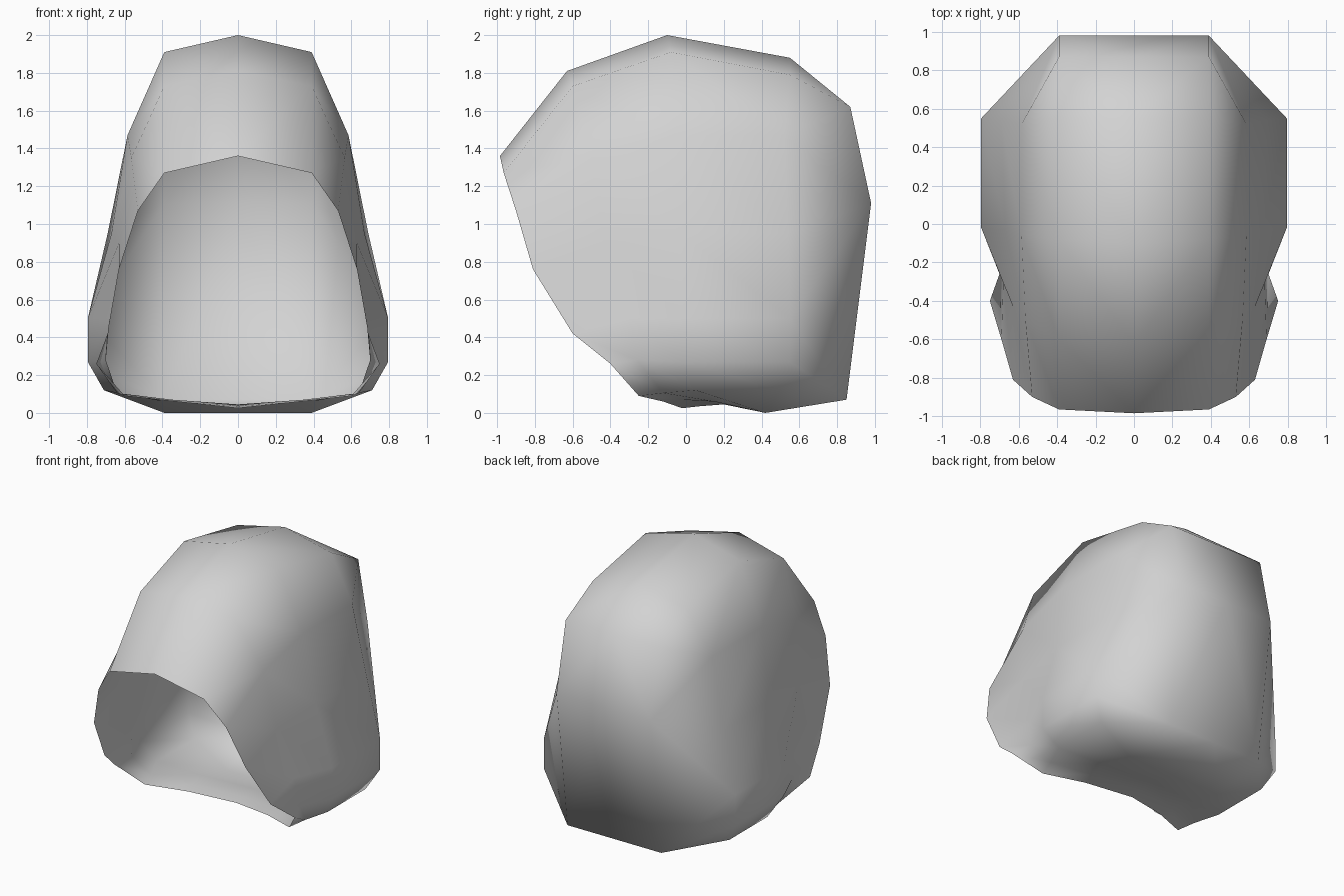
import bpy

# Remove the default cube only
cube = bpy.data.objects.get("Cube")
if cube:
    bpy.data.objects.remove(cube, do_unlink=True)

# Plain grey material
grey = bpy.data.materials.new("light_grey")
grey.use_nodes = True
colour = (0.65, 0.65, 0.65, 1.0)
grey.diffuse_color = colour
grey.node_tree.nodes["Principled BSDF"].inputs["Base Color"].default_value = colour

# Half cross-sections of the hood, each from top centre round the left side to
# bottom centre; the first is the slanted front opening
rings = [
    [(0, -.985, 1.36), (.39, -.965, 1.27), (.53, -.90, 1.07), (.63, -.81, .76), (.69, -.60, .42),
     (.75, -.40, .26), (.60, -.25, .09), (.33, -.12, .06), (0, -.02, .025)],
    [(0, -.63, 1.81), (.39, -.60, 1.73), (.565, -.50, 1.35), (.63, -.43, .90), (.68, -.30, .50),
     (.70, -.26, .28), (.64, -.12, .105), (.35, -.02, .07), (0, .07, .035)],
    [(0, -.10, 2.0), (.39, -.08, 1.91), (.585, -.06, 1.47), (.67, -.03, .95), (.795, -.02, .50),
     (.795, -.02, .27), (.71, .05, .12), (.39, .15, .06), (0, .20, .045)],
    [(0, .55, 1.88), (.39, .55, 1.79), (.585, .52, 1.47), (.69, .54, .95), (.795, .55, .50),
     (.795, .55, .27), (.71, .50, .12), (.39, .42, .0), (0, .42, .0)],
]
# Back panel rows, as (y, z), each running from the centre to x = 0.39
back_rows = [(.87, 1.62), (.98, 1.11), (.85, .07)]

verts = [p for ring in rings for p in ring]
n = len(rings[0])
faces = []

# Skin between neighbouring sections
for r in range(len(rings) - 1):
    for i in range(n - 1):
        a, b = r * n + i, (r + 1) * n + i
        faces.append((a, a + 1, b + 1, b))

# Back panel down the middle
last = (len(rings) - 1) * n
centre, edge = [last], [last + 1]
for y, z in back_rows:
    centre.append(len(verts))
    edge.append(len(verts) + 1)
    verts += [(0, y, z), (.39, y, z)]
for k in range(len(back_rows)):
    faces.append((centre[k], edge[k], edge[k + 1], centre[k + 1]))

# Rounded rear corner and the rear of the underside
B, C, D, E, L, F, G, H = range(last + 1, last + 9)
upper, middle, lower = edge[1:]
faces += [
    (B, C, upper), (C, D, middle, upper), (D, E, middle), (E, L, lower, middle),
    (L, F, lower), (F, G, lower), (G, H, centre[-1], lower),
]

# Hood shell, mirrored across the centre
mesh = bpy.data.meshes.new("hood_shell")
mesh.from_pydata(verts, [], faces)
mesh.materials.append(grey)
for poly in mesh.polygons:
    poly.use_smooth = True
hood = bpy.data.objects.new("hood_shell", mesh)
bpy.context.collection.objects.link(hood)
mirror = hood.modifiers.new("mirror", "MIRROR")
mirror.use_clip = True
mirror.merge_threshold = 0.001
